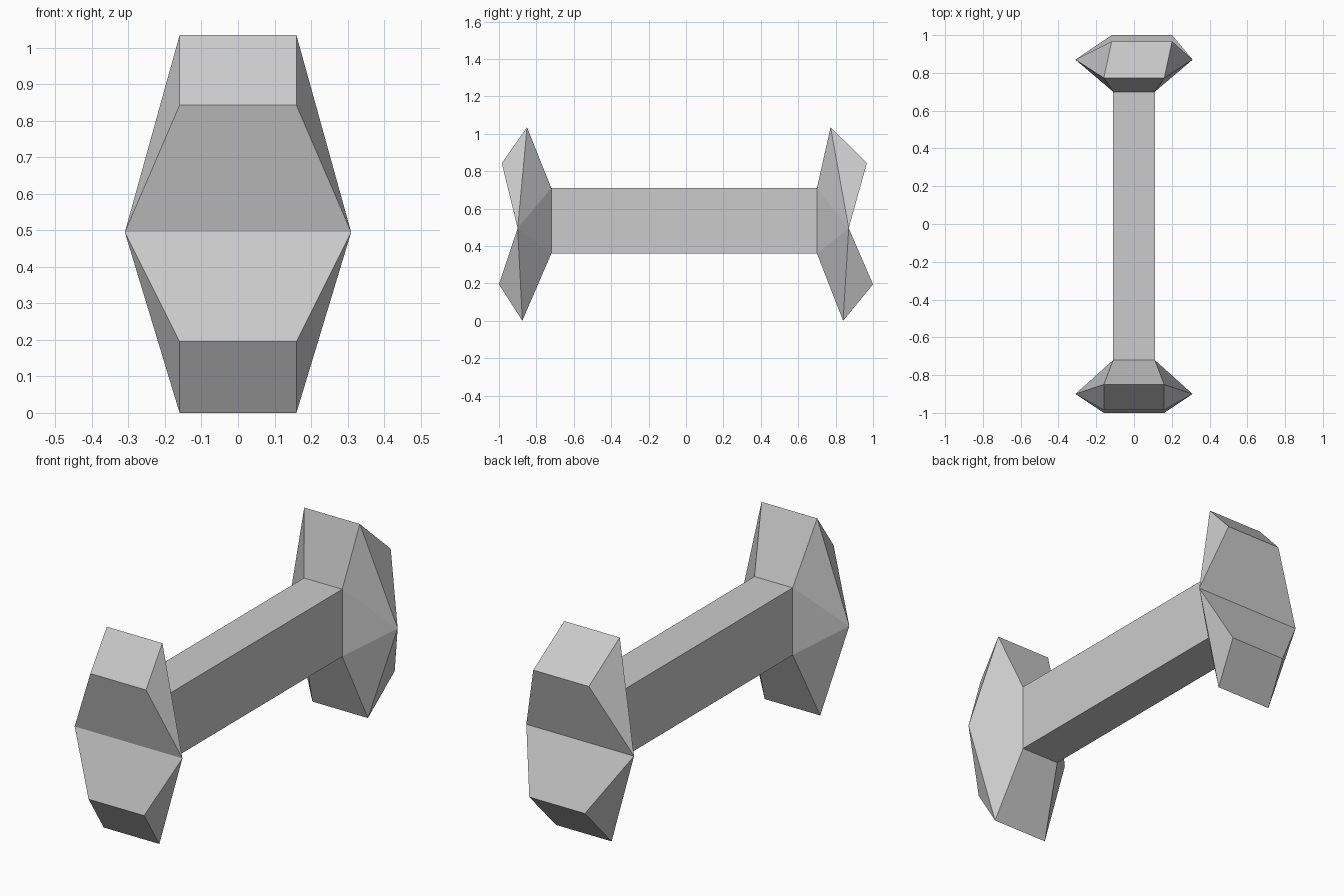
import bpy
import bmesh

cube = bpy.data.objects.get("Cube")
if cube:
    bpy.data.objects.remove(cube, do_unlink=True)

# Single flat grey
grey = bpy.data.materials.new("grey")
grey.use_nodes = True
colour = (0.6, 0.6, 0.6, 1)
grey.diffuse_color = colour
grey.node_tree.nodes["Principled BSDF"].inputs["Base Color"].default_value = colour

bm = bmesh.new()


def pair(half_width, y, z, shift=0.0):
    """Left and right vertices of one crosswise edge."""
    return [bm.verts.new((s * half_width + shift, y, z)) for s in (1, -1)]


def strip(a, b):
    """Quad between two crosswise edges."""
    bm.faces.new((a[0], a[1], b[1], b[0]))


def knob(shaft_y, side_y, top_y, upper_y, lower_y, bottom_y, shift):
    """Forked end; returns its upper and lower shaft edges."""
    neck_top = pair(0.11, shaft_y, 0.71)
    neck_bottom = pair(0.11, shaft_y, 0.36)
    side = pair(0.31, side_y, 0.495)
    top = pair(0.16, top_y, 1.035)
    upper = pair(0.16, upper_y, 0.843, shift)
    lower = pair(0.16, lower_y, 0.195, shift)
    bottom = pair(0.16, bottom_y, 0.0)
    # Lobe surfaces, with the notch running between the side points
    profile = [neck_top, top, upper, side, lower, bottom, neck_bottom]
    for a, b in zip(profile, profile[1:]):
        strip(a, b)
    # Flanks fan out from each side point
    flank = [upper, top, neck_top, neck_bottom, bottom, lower]
    for i in range(2):
        for a, b in zip(flank, flank[1:]):
            bm.faces.new((side[i], a[i], b[i]))
    return neck_top, neck_bottom


# Front and back knobs
front_top, front_bottom = knob(-0.72, -0.90, -0.85, -0.985, -1.0, -0.875, 0.0)
back_top, back_bottom = knob(0.70, 0.87, 0.773, 0.967, 1.0, 0.84, 0.042)

# Shaft walls
strip(front_top, back_top)
strip(front_bottom, back_bottom)
for i in range(2):
    bm.faces.new((front_top[i], back_top[i], back_bottom[i], front_bottom[i]))

bmesh.ops.recalc_face_normals(bm, faces=bm.faces)
mesh = bpy.data.meshes.new("bone")
bm.to_mesh(mesh)
bm.free()
mesh.materials.append(grey)
bone = bpy.data.objects.new("bone", mesh)
bpy.context.collection.objects.link(bone)
